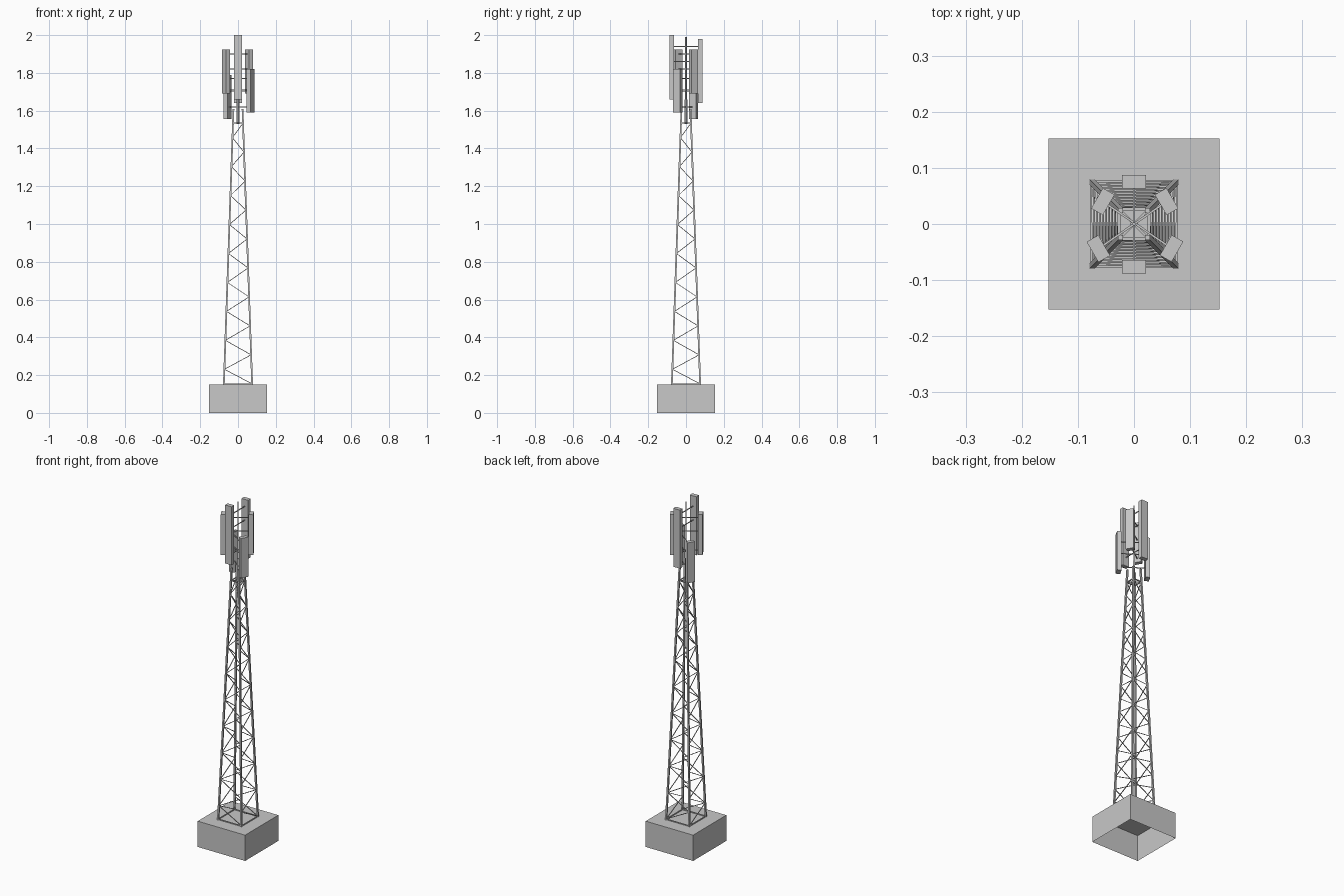
import bpy
import bmesh
from math import radians
from mathutils import Vector, Matrix

cube = bpy.data.objects.get("Cube")
if cube:
    bpy.data.objects.remove(cube, do_unlink=True)

grey = bpy.data.materials.new("light_grey")
grey.use_nodes = True
GREY = (0.58, 0.58, 0.58, 1)
grey.diffuse_color = GREY
grey.node_tree.nodes["Principled BSDF"].inputs["Base Color"].default_value = GREY


def finish(name, bm):
    mesh = bpy.data.meshes.new(name)
    bm.to_mesh(mesh)
    bm.free()
    mesh.materials.append(grey)
    obj = bpy.data.objects.new(name, mesh)
    bpy.context.collection.objects.link(obj)
    return obj


def add_box(bm, centre, size, turn=0):
    mat = (Matrix.Translation(centre) @ Matrix.Rotation(turn, 4, "Z")
           @ Matrix.Diagonal((*size, 1)))
    return bmesh.ops.create_cube(bm, size=1, matrix=mat)["verts"]


def add_bar(bm, a, b, width):
    """Square bar running from a to b."""
    a, b = Vector(a), Vector(b)
    d = b - a
    mat = (Matrix.Translation((a + b) / 2) @ d.to_track_quat("Z", "Y").to_matrix().to_4x4()
           @ Matrix.Diagonal((width, width, d.length, 1)))
    bmesh.ops.create_cube(bm, size=1, matrix=mat)


BASE_TOP, LEG_TOP = 0.15, 1.61
CORNERS = [(1, 1), (-1, 1), (-1, -1), (1, -1)]


def leg_offset(z):
    """Distance of the leg centres from the axes at a height."""
    t = (z - BASE_TOP) / (LEG_TOP - BASE_TOP)
    return 0.075 + (0.024 - 0.075) * t


# Hollow plinth, open underneath
bm = bmesh.new()
add_box(bm, (0, 0, BASE_TOP / 2), (0.305, 0.305, BASE_TOP))
bottom = [f for f in bm.faces if f.normal.z < -0.5]
bmesh.ops.delete(bm, geom=bottom, context="FACES_ONLY")
finish("plinth", bm)

# Four tapering legs, sheared so their ends stay level
bm = bmesh.new()
for sx, sy in CORNERS:
    verts = add_box(bm, (0, 0, (BASE_TOP + LEG_TOP) / 2), (0.009, 0.009, LEG_TOP - BASE_TOP))
    for v in verts:
        o = leg_offset(v.co.z)
        v.co.x += sx * o
        v.co.y += sy * o
finish("legs", bm)

# Zigzag braces on all four sides
bm = bmesh.new()
STEPS = 18
step = (1.53 - BASE_TOP) / STEPS
for i in range(STEPS):
    z0 = BASE_TOP + 0.004 + i * step
    z1 = z0 + step
    s = 1 if i % 2 == 0 else -1
    o0, o1 = leg_offset(z0), leg_offset(z1)
    for side in (-1, 1):
        add_bar(bm, (s * o0, side * o0, z0), (-s * o1, side * o1, z1), 0.0035)
        add_bar(bm, (side * o0, s * o0, z0), (side * o1, -s * o1, z1), 0.0035)
finish("zigzag_braces", bm)

# Level frames at the foot and head of the lattice
bm = bmesh.new()
for z in (BASE_TOP + 0.003, 1.535):
    o = leg_offset(z)
    for i, (sx, sy) in enumerate(CORNERS):
        nx, ny = CORNERS[(i + 1) % 4]
        add_bar(bm, (sx * o, sy * o, z), (nx * o, ny * o, z), 0.005)
# Crossed bars that carry the mast
for sx, sy in CORNERS[:2]:
    add_bar(bm, (sx * o, sy * o, z), (-sx * o, -sy * o, z), 0.004)
finish("level_frames", bm)

# Central mast: thick socket and thin rod, set diamond-wise
bm = bmesh.new()
add_box(bm, (0, 0, 1.595), (0.011, 0.011, 0.13), radians(45))
add_box(bm, (0, 0, 1.76), (0.006, 0.006, 0.46), radians(45))
finish("mast", bm)

# Antenna panels: name, x, y, bottom, top, turn in degrees
PANELS = [
    ("front_panel", 0, -0.0765, 1.66, 2.0, 0),
    ("back_panel", 0, 0.075, 1.64, 1.98, 0),
    ("front_right_panel", -0.0635, -0.044, 1.69, 1.925, -60),
    ("back_left_panel", 0.058, 0.040, 1.69, 1.925, -60),
    ("front_left_panel", 0.067, -0.0435, 1.59, 1.82, 60),
    ("back_right_panel", -0.0555, 0.040, 1.555, 1.79, 60),
]
for name, x, y, low, high, turn in PANELS:
    bm = bmesh.new()
    add_box(bm, (x, y, (low + high) / 2), (0.042, 0.024, high - low), radians(turn))
    finish(name, bm)

# Arms joining opposite panels through the mast
bm = bmesh.new()
ARM_HEIGHTS = [(1.94, 1.86, 1.71), (1.90, 1.82, 1.71), (1.77, 1.70, 1.62)]
for pair, heights in enumerate(ARM_HEIGHTS):
    one, two = PANELS[2 * pair], PANELS[2 * pair + 1]
    for z in heights:
        add_bar(bm, (one[1], one[2], z), (two[1], two[2], z), 0.004)
finish("panel_arms", bm)
